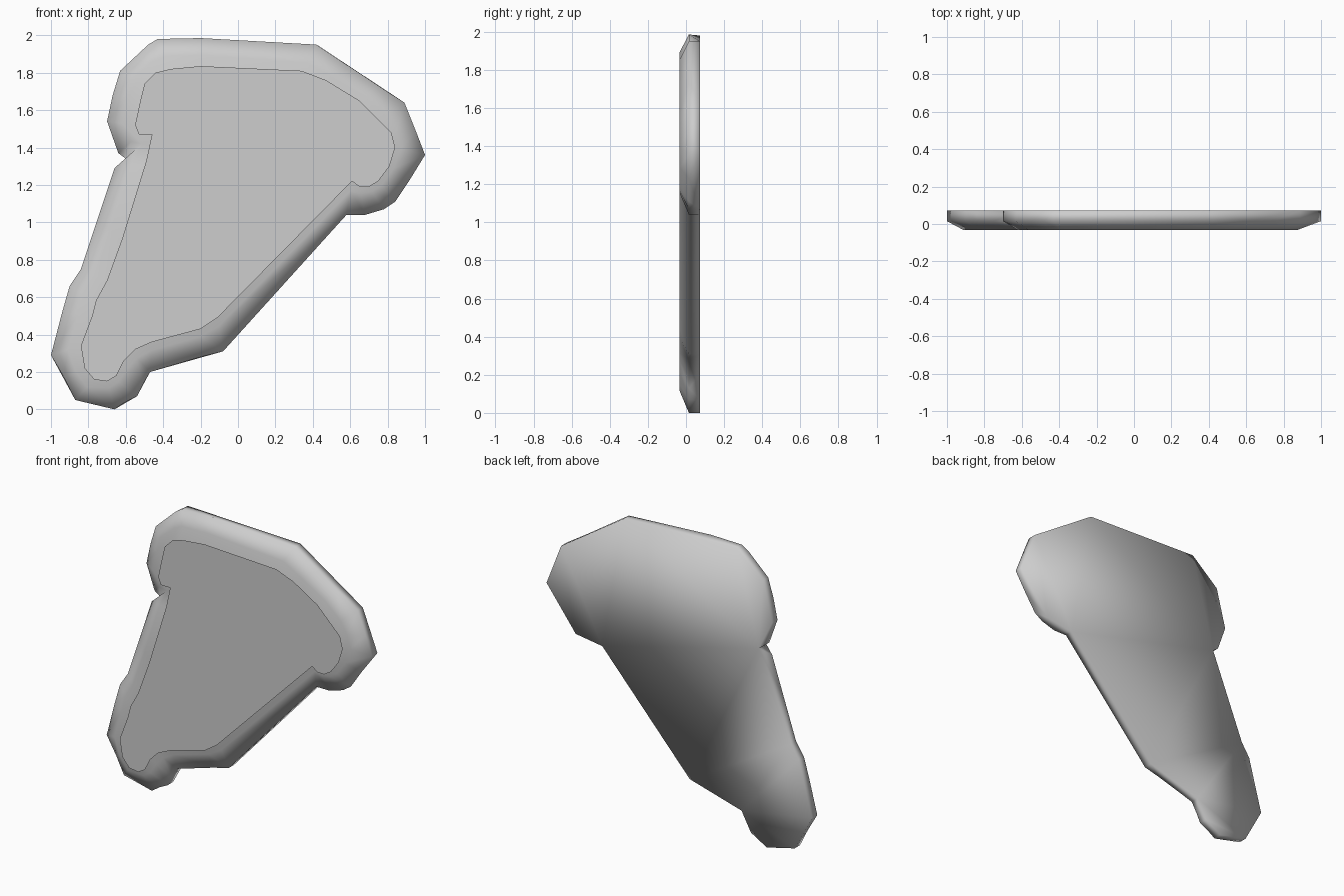
import bpy
import bmesh
from mathutils import Vector

# Remove the default cube
cube = bpy.data.objects.get("Cube")
if cube:
    bpy.data.objects.remove(cube, do_unlink=True)

# Depths, front to back: a thin plate floats ahead of the slab
PLATE, SHOULDER, WAIST, BACK = -0.073, -0.033, 0.015, 0.073

# Outline points in hundredths: slab x, slab z, plate x, plate z
OUTLINE = [
    (-43, 198, -36, 182), (-20, 198.5, -20, 183.5), (42, 195, 34, 181),
    (60, 183, 47, 176), (75, 173, 65, 165), (89, 164, 76, 154),
    (95, 149, 82, 148), (100, 136, 84, 140), (92, 123, 81, 130),
    (84, 111, 75, 122), (78, 107, 70, 119), (68, 104, 65, 119),
    (58, 104, 61, 122), (-8, 31, -11, 49), (-20, 28, -20, 43),
    (-47, 20, -46, 36), (-51, 13, -55, 32), (-54, 7, -61, 26),
    (-60, 4, -65, 18), (-66, 0, -70, 15), (-87, 5, -77, 16),
    (-93, 17, -82, 22), (-100, 29, -84, 34), (-94, 52, -78, 50),
    (-90, 66, -76, 58), (-84, 75, -70, 69), (-75, 102, -62, 91),
    (-66, 129, -49, 133), (-60, 134, -46, 147), (-64, 137, -53, 147),
    (-70, 154, -55, 152), (-67, 168, -52, 166), (-63, 181, -50, 174),
    (-48, 195, -44, 180),
]
# Outline points that the coarser back edge leaves out
SKIPPED = {1, 3, 4, 6, 8, 9, 11, 14, 16, 18, 21, 23, 26, 27, 31, 33}


def make_material(name, colour):
    material = bpy.data.materials.new(name)
    material.use_nodes = True
    material.diffuse_color = colour
    material.node_tree.nodes["Principled BSDF"].inputs["Base Color"].default_value = colour
    return material


def shoulder_blend(outward):
    """The bevel is narrow on the left edge and wide on the right and below."""
    side = outward.normalized()
    return 0.67 + 0.13 * side.x - 0.06 * side.y


def add_ring(bm, depth, blend):
    """One loop, blended from the slab outline to the plate outline."""
    ring = []
    for ox, oz, ix, iz in OUTLINE:
        outer, inner = Vector((ox, oz)) / 100, Vector((ix, iz)) / 100
        point = outer.lerp(inner, blend(outer - inner))
        ring.append(bm.verts.new((point.x, depth, point.y)))
    return ring


def add_back_ring(bm):
    """The back loop; each skipped point shares the corner after it."""
    count = len(OUTLINE)
    corners = {i: bm.verts.new((p[0] / 100, BACK, p[1] / 100))
               for i, p in enumerate(OUTLINE) if i not in SKIPPED}
    ring = []
    for i in range(count):
        while i in SKIPPED:
            i = (i + 1) % count
        ring.append(corners[i])
    return ring, list(corners.values())


def bridge(bm, first, second):
    """Join two loops with a band, using triangles at shared corners."""
    count = len(first)
    for i in range(count):
        j = (i + 1) % count
        corners = dict.fromkeys((first[i], first[j], second[j], second[i]))
        bm.faces.new(list(corners))


def finish(bm, name, material, smooth):
    """Turn the mesh into a named object."""
    for face in bm.faces:
        face.smooth = smooth
    bmesh.ops.triangulate(bm, faces=[f for f in bm.faces if len(f.verts) > 4],
                          ngon_method="BEAUTY")
    mesh = bpy.data.meshes.new(name)
    bm.to_mesh(mesh)
    bm.free()
    mesh.materials.append(material)
    bpy.context.collection.objects.link(bpy.data.objects.new(name, mesh))


grey = make_material("light_grey", (0.61, 0.61, 0.61, 1))

# Slab: back face, side wall, bevel and front face
bm = bmesh.new()
back_ring, back_corners = add_back_ring(bm)
waist_ring = add_ring(bm, WAIST, lambda outward: 0)
shoulder_ring = add_ring(bm, SHOULDER, shoulder_blend)
bridge(bm, back_ring, waist_ring)
bridge(bm, waist_ring, shoulder_ring)
bm.faces.new(back_corners)
bm.faces.new(shoulder_ring)
bmesh.ops.recalc_face_normals(bm, faces=bm.faces[:])
finish(bm, "stone_slab", grey, True)

# Front plate: a flat sheet facing forward
bm = bmesh.new()
sheet = bm.faces.new(add_ring(bm, PLATE, lambda outward: 1))
sheet.normal_update()
if sheet.normal.y > 0:
    sheet.normal_flip()
finish(bm, "front_plate", grey, False)
